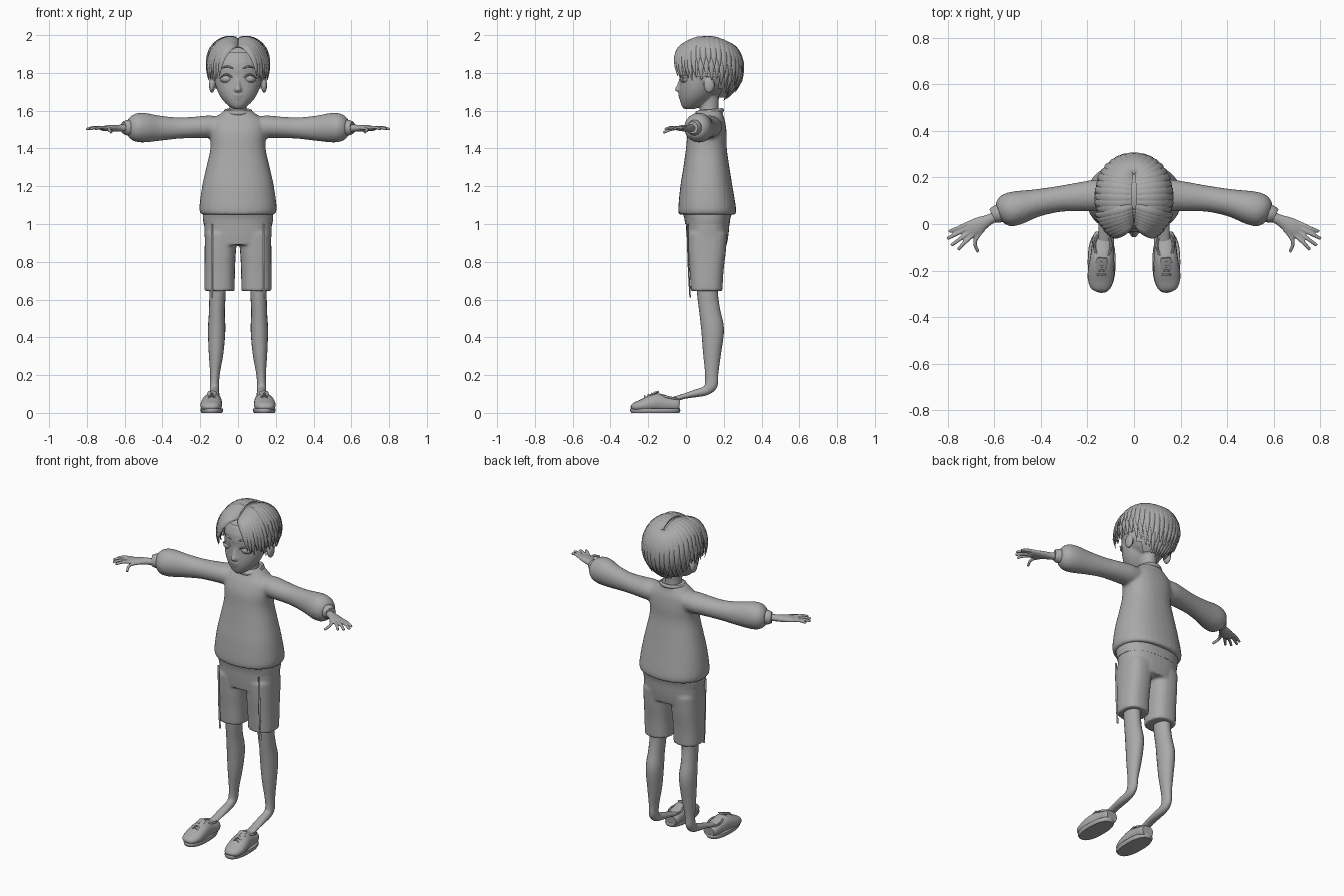
import bpy, bmesh, math
from mathutils import Vector

cube = bpy.data.objects.get("Cube")
if cube:
    bpy.data.objects.remove(cube, do_unlink=True)

X, Y, Z = Vector((1, 0, 0)), Vector((0, 1, 0)), Vector((0, 0, 1))

grey = bpy.data.materials.new("clay_grey")
grey.use_nodes = True
COLOUR = (0.4, 0.4, 0.4, 1)
grey.diffuse_color = COLOUR
grey.node_tree.nodes["Principled BSDF"].inputs["Base Color"].default_value = COLOUR


def resample(rings, steps):
    """Catmull-Rom interpolation of (x, y, z, a, b) rings."""
    out = []
    for i in range(len(rings) - 1):
        p0, p1 = rings[max(i - 1, 0)], rings[i]
        p2, p3 = rings[i + 1], rings[min(i + 2, len(rings) - 1)]
        for k in range(steps):
            t = k / steps
            out.append([0.5 * (2 * b + (c - a) * t + (2 * a - 5 * b + 4 * c - d) * t * t
                               + (3 * b - a - 3 * c + d) * t ** 3)
                        for a, b, c, d in zip(p0, p1, p2, p3)])
    return out + [list(rings[-1])]


def loft(bm, rings, up=Z, along=None, seg=20, power=2, steps=4):
    """Skin elliptical rings: a lies across the path, b lies along the up hint."""
    rings = resample(rings, steps)
    rows = []
    for i, (x, y, z, a, b) in enumerate(rings):
        c = Vector((x, y, z))
        t = along or (Vector(rings[min(i + 1, len(rings) - 1)][:3])
                      - Vector(rings[max(i - 1, 0)][:3])).normalized()
        hint = up(c) if callable(up) else up
        u = t.cross(hint).normalized()
        v = u.cross(t)
        row = []
        for k in range(seg):
            ca, sa = math.cos(math.tau * k / seg), math.sin(math.tau * k / seg)
            ca = math.copysign(abs(ca) ** (2 / power), ca)
            sa = math.copysign(abs(sa) ** (2 / power), sa)
            row.append(bm.verts.new(c + u * a * ca + v * b * sa))
        rows.append(row)
    for r, s in zip(rows, rows[1:]):
        for k in range(seg):
            bm.faces.new((r[k], r[(k + 1) % seg], s[(k + 1) % seg], s[k]))
    bm.faces.new(rows[0])
    bm.faces.new(rows[-1])


def ball(bm, centre, radii, seg=24):
    vs = bmesh.ops.create_uvsphere(bm, u_segments=seg, v_segments=seg // 2, radius=1)["verts"]
    for v in vs:
        v.co = Vector([c + r * p for c, r, p in zip(centre, radii, v.co)])


def finish(name, bm, mirror=False, voxel=0, smooth=4):
    """Make the object; optionally mirror it and fuse its volumes into one skin."""
    bmesh.ops.recalc_face_normals(bm, faces=bm.faces)
    me = bpy.data.meshes.new(name)
    bm.to_mesh(me)
    bm.free()
    ob = bpy.data.objects.new(name, me)
    bpy.context.collection.objects.link(ob)
    me.materials.append(grey)
    bpy.ops.object.select_all(action="DESELECT")
    ob.select_set(True)
    bpy.context.view_layer.objects.active = ob
    bpy.ops.object.shade_smooth_by_angle(angle=math.radians(45))
    if mirror:
        ob.modifiers.new("mirror", "MIRROR").use_mirror_merge = False
    if voxel:
        m = ob.modifiers.new("fuse", "REMESH")
        m.mode, m.voxel_size, m.use_smooth_shade = "VOXEL", voxel, True
        m = ob.modifiers.new("soften", "SMOOTH")
        m.factor, m.iterations = 0.5, smooth
    return ob


def flip(rings):
    return [(-r[0], *r[1:]) for r in rings]


# Sweater: body and both sleeves fused
bm = bmesh.new()
loft(bm, [(0, .112, 1.05, .195, .15), (0, .112, 1.085, .205, .153), (0, .108, 1.2, .19, .138),
          (0, .108, 1.3, .168, .122), (0, .108, 1.4, .146, .108), (0, .112, 1.48, .148, .103),
          (0, .12, 1.54, .142, .088), (0, .125, 1.575, .105, .072), (0, .127, 1.605, .066, .064)],
     up=Y, along=Z, seg=32, power=2.3)
sleeve = [(.07, .128, 1.515, .06, .05), (.15, .124, 1.515, .068, .06), (.22, .118, 1.512, .064, .057),
          (.32, .108, 1.508, .056, .057), (.42, .09, 1.507, .06, .068), (.5, .07, 1.51, .073, .079),
          (.55, .057, 1.51, .07, .072), (.58, .047, 1.51, .045, .046)]
loft(bm, sleeve)
loft(bm, flip(sleeve))
finish("sweater", bm, voxel=.009, smooth=6)

# Sweater hem and neck band
bm = bmesh.new()
loft(bm, [(0, .113, 1.0, .182, .118), (0, .113, 1.03, .186, .122), (0, .113, 1.07, .186, .135)],
     up=Y, along=Z, seg=40, power=2.4)
finish("sweater_hem", bm)
bm = bmesh.new()
neckline = [(.067 * math.cos(a), .125 + .067 * math.sin(a), 1.594 + .008 * math.sin(a), .009, .012)
            for a in [math.tau * i / 24 for i in range(25)]]
loft(bm, neckline, seg=8, steps=1)
finish("neck_band", bm)

# Cuffs
bm = bmesh.new()
loft(bm, [(.565, .051, 1.51, .04, .042), (.59, .042, 1.51, .038, .04), (.607, .034, 1.51, .032, .032)])
finish("cuffs", bm, mirror=True)

# Hands: wrist, palm, four fingers and a thumb
bm = bmesh.new()
loft(bm, [(.57, .044, 1.508, .024, .022), (.62, .02, 1.507, .023, .019), (.655, .002, 1.507, .032, .018),
          (.69, -.018, 1.507, .038, .016), (.722, -.033, 1.505, .034, .011)], seg=16)
fingers = [((.725, -.006), (.795, -.032)), ((.72, -.021), (.803, -.063)),
           ((.712, -.038), (.785, -.092)), ((.7, -.051), (.756, -.11)), ((.66, -.03), (.67, -.12))]
for (x0, y0), (x1, y1) in fingers:
    thumb = x0 < .68
    bulge, dz = (.018, -.02) if thumb else (0, -.002)
    loft(bm, [(x0 - .012, y0 + .008, 1.508, .01, .01),
              ((x0 + x1) / 2 + bulge, (y0 + y1) / 2, 1.512 + dz / 2, .0088, .0088),
              (x1, y1, 1.504 + dz, .0075, .0075)], seg=10)
finish("hands", bm, mirror=True, voxel=.0045, smooth=2)

# Shorts
bm = bmesh.new()
loft(bm, [(0, .112, .89, .172, .104), (0, .114, .95, .178, .112), (0, .115, 1.03, .18, .117)],
     up=Y, along=Z, seg=32, power=2.5)
leg_tube = [(.098, .109, .645, .081, .084), (.097, .109, .75, .081, .09),
            (.094, .111, .85, .083, .1), (.09, .113, .95, .086, .106)]
loft(bm, leg_tube, up=Y, along=Z, power=2.5)
loft(bm, flip(leg_tube), up=Y, along=Z, power=2.5)
finish("shorts", bm, voxel=.009, smooth=4)

# Side ribbons hanging down the front of the shorts
bm = bmesh.new()
loft(bm, [(.138, .008, 1.0, .006, .004), (.138, .012, .8, .006, .004), (.138, .022, .61, .006, .004)],
     up=Y, along=Z, seg=8)
finish("shorts_ribbons", bm, mirror=True)

# Legs running down into the feet
bm = bmesh.new()
loft(bm, [(.108, .112, .72, .06, .046), (.109, .115, .62, .055, .043), (.112, .127, .53, .056, .042),
          (.113, .141, .44, .06, .046), (.116, .138, .32, .048, .039), (.122, .136, .21, .035, .026),
          (.125, .133, .15, .034, .024), (.125, .105, .118, .025, .024), (.125, .05, .103, .02, .026),
          (.126, -.01, .088, .014, .026), (.128, -.07, .07, .014, .026)], up=X)
finish("legs", bm, mirror=True)

# Shoes: sole, upper, tongue and laces
bm = bmesh.new()
loft(bm, [(.139, -.163, 0, .054, .127), (.139, -.163, .012, .06, .133), (.139, -.163, .024, .058, .13)],
     up=Y, along=Z, seg=32, power=2.4, steps=2)
finish("shoe_soles", bm, mirror=True)
bm = bmesh.new()
loft(bm, [(.146, -.29, .026, .02, .008), (.145, -.275, .031, .042, .022), (.143, -.235, .038, .056, .033),
          (.14, -.19, .048, .056, .044), (.137, -.15, .053, .052, .05), (.134, -.1, .047, .048, .043),
          (.131, -.055, .042, .045, .036), (.13, -.035, .04, .036, .032)], power=2.2)
finish("shoe_uppers", bm, mirror=True)
bm = bmesh.new()
loft(bm, [(.14, -.2, .088, .022, .006), (.138, -.165, .104, .024, .006), (.137, -.145, .113, .022, .005)], seg=12)
finish("shoe_tongues", bm, mirror=True)
bm = bmesh.new()
for i in range(4):
    y, z = -.215 + .018 * i, .084 + .0065 * i
    loft(bm, [(.112, y, z - .012, .004, .004), (.139, y - .003, z + .006, .004, .004),
              (.166, y, z - .012, .004, .004)], seg=8)
finish("shoe_laces", bm, mirror=True)
bm = bmesh.new()
rim = [(.134 + .036 * math.cos(a), -.092 + .05 * math.sin(a), .083 - .01 * math.sin(a), .006, .006)
       for a in [math.tau * i / 20 for i in range(21)]]
loft(bm, rim, seg=8, steps=1)
finish("shoe_collars", bm, mirror=True)

# Head: skull, jaw, nose, lips, ears and neck fused
bm = bmesh.new()
ball(bm, (0, .115, 1.815), (.142, .15, .145))
loft(bm, [(0, .018, 1.608, .022, .026), (0, .03, 1.625, .05, .053), (0, .047, 1.66, .084, .08),
          (0, .06, 1.7, .107, .096), (0, .072, 1.75, .122, .105), (0, .085, 1.82, .128, .118)],
     up=Y, along=Z, seg=28)
loft(bm, [(0, .125, 1.54, .06, .06), (0, .123, 1.6, .047, .05), (0, .12, 1.66, .047, .054),
          (0, .115, 1.72, .06, .065)], up=Y, along=Z)
loft(bm, [(0, -.026, 1.775, .009, .008), (0, -.036, 1.735, .012, .012), (0, -.042, 1.71, .018, .017),
          (0, -.032, 1.697, .012, .01)], up=Y, along=Z, seg=12)
ball(bm, (0, -.03, 1.682), (.026, .012, .008), 16)
ball(bm, (0, -.026, 1.667), (.022, .012, .008), 16)
for s in (1, -1):
    ball(bm, (s * .138, .122, 1.735), (.016, .03, .042), 16)
finish("head", bm, voxel=.006, smooth=3)

# Eyes with upper lids, and brows
bm = bmesh.new()
ball(bm, (.06, .003, 1.768), (.036, .033, .024))
finish("eyes", bm, mirror=True)
bm = bmesh.new()
loft(bm, [(.026, -.023, 1.77, .003, .003), (.045, -.031, 1.787, .005, .005), (.068, -.028, 1.791, .005, .005),
          (.098, -.004, 1.772, .003, .003)], seg=8)
loft(bm, [(.025, -.03, 1.822, .003, .003), (.055, -.028, 1.834, .005, .005), (.095, .0, 1.824, .002, .002)], seg=8)
finish("lids_and_brows", bm, mirror=True)

# Hair: scalp shell with layered tapering locks sweeping from a centre parting
CENTRE, RADII = Vector((0, .115, 1.812)), Vector((.156, .165, .172))


def on_scalp(d, scale):
    d = d.normalized() * scale
    return CENTRE + Vector([r * c for r, c in zip(RADII, d)])


def direction(azimuth, elevation):
    f, e = math.radians(azimuth), math.radians(elevation)
    return Vector((math.cos(f) * math.cos(e), math.sin(f) * math.cos(e), math.sin(e)))


def lock(bm, start, mid, end, lift, width, thick=.013):
    rings = []
    for i in range(7):
        t = i / 6
        d = start.normalized() * (1 - t) ** 2 + mid.normalized() * 2 * t * (1 - t) + end.normalized() * t * t
        taper = .35 + .65 * math.sin(math.pi * min(t + .12, 1)) if t < 1 else .08
        rings.append((*on_scalp(d, 1 + lift * math.sin(t * 2.2)), width * taper, thick * taper))
    loft(bm, rings, up=lambda c: (c - CENTRE).normalized(), seg=8, steps=2)


bm = bmesh.new()
ball(bm, CENTRE, RADII, 32)
hidden = [v for v in bm.verts if v.co.z < 1.66 or (v.co.z < 1.9 and v.co.y < .04)
          or (v.co.z < 1.76 and v.co.y < .16)]
bmesh.ops.delete(bm, geom=hidden, context="VERTS")
finish("hair_base", bm)

bm = bmesh.new()
for layer, lift in enumerate((.06, .13)):
    for i in range(15):
        az = -42 + 9.3 * i + 4 * layer
        drop = -12 - 46 * max(0, min(1, (az - 12) / 55)) + 24 * layer - 4 * (i % 2)
        part = Vector((.06, .8 * math.sin(math.radians(az)), 1))
        lock(bm, part, direction(az, 48), direction(az + 3, drop), lift, .03)
finish("hair_locks", bm, mirror=True)

# Curtain fringe
bm = bmesh.new()
for i in range(7):
    lock(bm, Vector((.05, -.75 + .09 * i, .9)), direction(-66 + 5 * i, 42 + 2 * i),
         direction(-57 + 6 * i, -8 - 4 * (i % 3)), .2 - .008 * i, .026)
finish("hair_fringe", bm, mirror=True)
